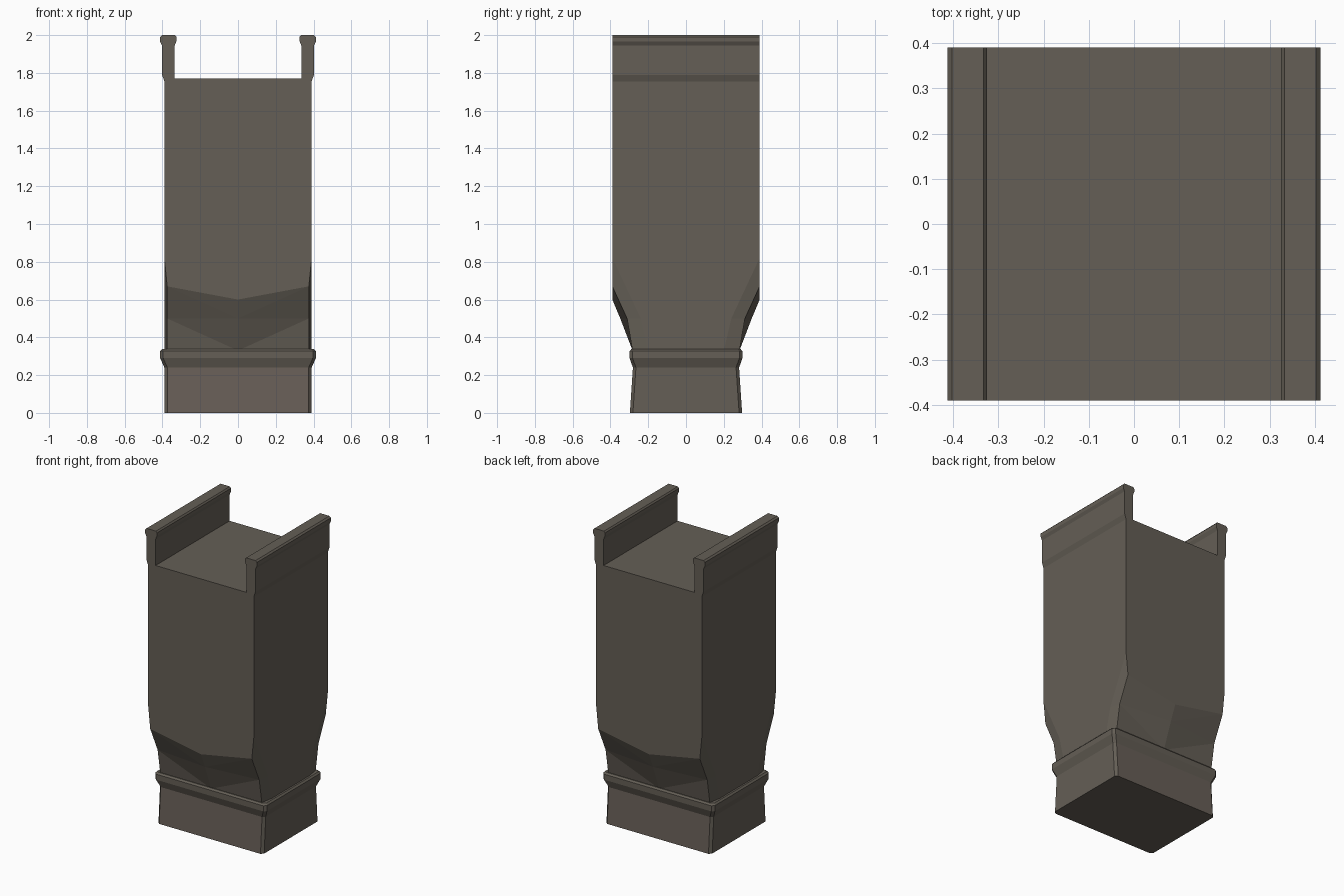
import bpy, bmesh

if "Cube" in bpy.data.objects:
    bpy.data.objects.remove(bpy.data.objects["Cube"])

def material(name, col):
    m = bpy.data.materials.new(name)
    m.diffuse_color = (*col, 1)
    m.use_nodes = True
    m.node_tree.nodes["Principled BSDF"].inputs["Base Color"].default_value = m.diffuse_color
    return m

STONE = material("grey brown stone", (0.128, 0.113, 0.092))
WARM = material("warm brown stone", (0.138, 0.113, 0.095))

def finish(bm, name, mats):
    bmesh.ops.remove_doubles(bm, verts=bm.verts, dist=0.0005)
    bmesh.ops.recalc_face_normals(bm, faces=bm.faces)
    me = bpy.data.meshes.new(name)
    bm.to_mesh(me)
    bm.free()
    for m in mats:
        me.materials.append(m)
    ob = bpy.data.objects.new(name, me)
    bpy.context.collection.objects.link(ob)
    return ob

def face(bm, pts):
    return bm.faces.new([bm.verts.new(p) for p in pts])

# Main block: square shaft whose front and back sweep in to a narrower neck
bm = bmesh.new()
W, TOP = 0.39, 1.77
side = [(W, W, 0.82), (W, 0.24, 0.50), (W, 0.20, 0.33)]
edge = [(0.375, W, 0.67), (0.375, 0.312, 0.50), (0.375, 0.283, 0.33)]
mid = [(0, W, 0.60), (0, 0.348, 0.50), (0, 0.283, 0.33)]
for sx in (1, -1):
    def q(p, sy):
        return (p[0] * sx, p[1] * sy, p[2])
    # flat side
    face(bm, [(W * sx, W, TOP)] + [q(p, 1) for p in side]
         + [q(p, -1) for p in reversed(side)] + [(W * sx, -W, TOP)])
    for sy in (1, -1):
        # upper front half, corner facet, swept faces
        face(bm, [q(p, sy) for p in ((W, W, TOP), side[0], edge[0], mid[0], (0, W, TOP))])
        face(bm, [q(p, sy) for p in (side[0], side[1], edge[1], edge[0])])
        face(bm, [q(p, sy) for p in (side[1], side[2], edge[2], edge[1])])
        for i in (0, 1):
            face(bm, [q(p, sy) for p in (edge[i], edge[i + 1], mid[i + 1])])
            face(bm, [q(p, sy) for p in (edge[i], mid[i + 1], mid[i])])
face(bm, [(-W, -W, TOP), (0, -W, TOP), (W, -W, TOP), (W, W, TOP), (0, W, TOP), (-W, W, TOP)])
finish(bm, "main_block", [STONE])

# Two raised side walls with a moulded lip, extruded along y
wall = [(0.335, 1.765), (0.39, 1.755), (0.402, 1.79), (0.402, 1.945), (0.412, 1.965),
        (0.412, 1.99), (0.402, 2.0), (0.333, 2.0), (0.325, 1.99), (0.325, 1.97), (0.335, 1.945)]
for s, label in ((-1, "left"), (1, "right")):
    bm = bmesh.new()
    f = face(bm, [(x * s, -W, z) for x, z in wall])
    ext = bmesh.ops.extrude_face_region(bm, geom=[f], use_keep_orig=True)
    vs = [g for g in ext["geom"] if isinstance(g, bmesh.types.BMVert)]
    bmesh.ops.translate(bm, verts=vs, vec=(0, 2 * W, 0))
    finish(bm, label + "_side_wall", [STONE])

# Plinth: chamfered rectangle lofted through (half x, half y, z) levels
bm = bmesh.new()
C = 0.016
rings = []
for a, b, z in [(0.39, 0.297, 0), (0.39, 0.281, 0.24), (0.412, 0.299, 0.29),
                (0.412, 0.299, 0.327), (0.402, 0.289, 0.338)]:
    pts = [(a, b - C), (a - C, b), (C - a, b), (-a, b - C),
           (-a, C - b), (C - a, -b), (a - C, -b), (a, C - b)]
    rings.append([bm.verts.new((x, y, z)) for x, y in pts])
for r0, r1 in zip(rings, rings[1:]):
    for i in range(8):
        j = (i + 1) % 8
        bm.faces.new((r0[i], r0[j], r1[j], r1[i]))
bm.faces.new(rings[0])
bm.faces.new(rings[-1])
bm.normal_update()
# warmer stone on the lower front and back panels
for f in bm.faces:
    if abs(f.normal.y) > 0.9 and f.calc_center_median().z < 0.24:
        f.material_index = 1
finish(bm, "plinth", [STONE, WARM])
